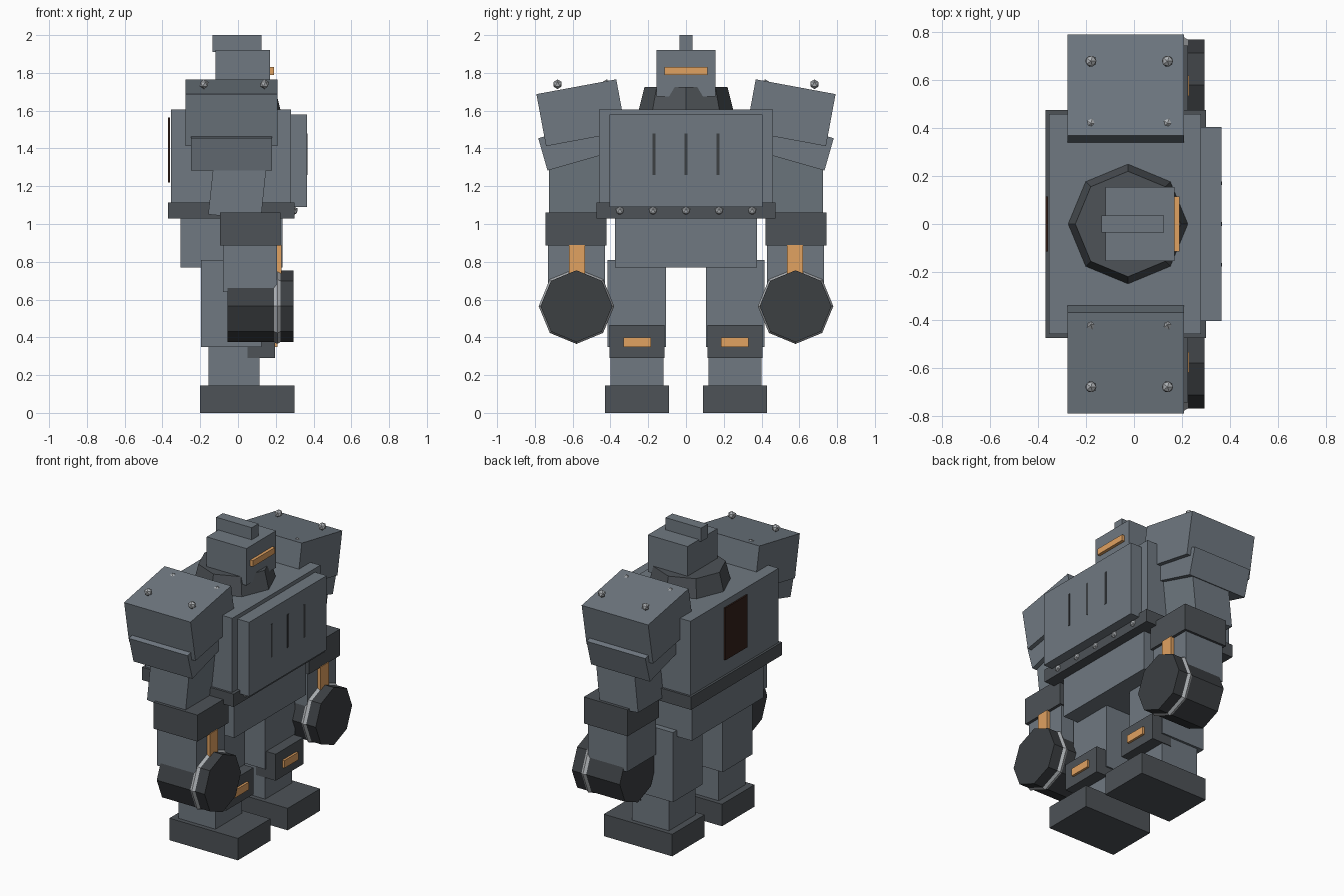
import bpy
from math import radians, pi

if "Cube" in bpy.data.objects:
    bpy.data.objects.remove(bpy.data.objects["Cube"])


def material(name, r, g, b):
    m = bpy.data.materials.new(name)
    m.diffuse_color = (r, g, b, 1)
    m.use_nodes = True
    m.node_tree.nodes["Principled BSDF"].inputs["Base Color"].default_value = m.diffuse_color
    return m


STEEL = material("steel", 0.16, 0.19, 0.22)
DARK = material("dark_steel", 0.075, 0.085, 0.095)
BLACK = material("black_metal", 0.045, 0.05, 0.055)
BRIGHT = material("bright_metal", 0.42, 0.44, 0.46)
AMBER = material("amber", 0.75, 0.36, 0.12)
BROWN = material("dark_brown", 0.035, 0.015, 0.01)


def finish(name, mat):
    o = bpy.context.object
    o.name = name
    o.data.materials.clear()
    o.data.materials.append(mat)
    return o


def box(name, x, y, z, mat=STEEL, rot=(0, 0, 0)):
    """Box from (min, max) ranges, optionally rotated about its centre."""
    c = [(r[0] + r[1]) / 2 for r in (x, y, z)]
    bpy.ops.mesh.primitive_cube_add(size=1, location=c, rotation=rot)
    o = finish(name, mat)
    o.scale = [abs(r[1] - r[0]) for r in (x, y, z)]
    return o


def octagon(name, r1, r2, depth, loc, mat, rot=(0, 0, 0)):
    bpy.ops.mesh.primitive_cone_add(vertices=8, radius1=r1, radius2=r2,
                                    depth=depth, location=loc, rotation=rot)
    return finish(name, mat)


def bolt(name, loc, r=0.026):
    bpy.ops.mesh.primitive_ico_sphere_add(subdivisions=1, radius=r, location=loc)
    return finish(name, BRIGHT)


# Torso
box("pelvis", (-0.305, 0.235), (-0.375, 0.375), (0.77, 1.06))
box("belt", (-0.37, 0.30), (-0.475, 0.475), (1.03, 1.115), DARK)
box("torso", (-0.355, 0.28), (-0.46, 0.46), (1.04, 1.605))
box("chest_plate", (0.26, 0.365), (-0.405, 0.405), (1.09, 1.58))
box("back_panel", (-0.37, -0.36), (-0.115, 0.115), (1.22, 1.565), BROWN)
for y in (-0.17, 0, 0.17):
    box("chest_slit", (0.35, 0.367), (y - 0.008, y + 0.008), (1.26, 1.48), BLACK)
for i in range(5):
    bolt("belt_bolt", (0.295, -0.35 + 0.175 * i, 1.07), 0.024)

# Head
octagon("collar", 0.25, 0.22, 0.12, (-0.025, 0, 1.664), DARK, (0, 0, pi / 2))
box("head", (-0.12, 0.17), (-0.155, 0.155), (1.676, 1.92))
box("head_crest", (-0.135, 0.125), (-0.035, 0.035), (1.91, 2.0))
box("visor", (0.16, 0.19), (-0.115, 0.115), (1.79, 1.83), AMBER)

for side in (-1, 1):
    def span(a, b):
        return sorted((side * a, side * b))

    # Leg
    box("foot", (-0.2, 0.3), span(0.09, 0.43), (0, 0.145), DARK)
    box("shin", (-0.155, 0.115), span(0.12, 0.40), (0.14, 0.5))
    box("thigh", (-0.195, 0.125), span(0.105, 0.415), (0.35, 0.81))
    box("knee_guard", (0.05, 0.195), span(0.115, 0.405), (0.29, 0.465), DARK)
    box("knee_light", (0.18, 0.21), span(0.185, 0.33), (0.35, 0.40), AMBER)

    # Shoulder
    box("shoulder_pad", (-0.278, 0.208), span(0.34, 0.77), (1.449, 1.729),
        rot=(radians(-10.5 * side), 0, 0))
    box("shoulder_skirt", (-0.25, 0.18), span(0.385, 0.765), (1.332, 1.51),
        rot=(radians(-16 * side), 0, 0))
    for x in (-0.18, 0.14):
        for y in (0.42, 0.68):
            bolt("shoulder_bolt", (x, side * y, 1.74))

    # Arm
    box("upper_arm", (-0.135, 0.145), span(0.43, 0.725), (1.035, 1.48),
        rot=(0, radians(6), 0))
    box("elbow_cuff", (-0.095, 0.225), span(0.42, 0.745), (0.885, 1.06), DARK)
    box("forearm", (-0.08, 0.207), span(0.43, 0.73), (0.64, 0.9))
    box("forearm_light", (0.19, 0.23), span(0.535, 0.62), (0.68, 0.89), AMBER)

    # Octagonal fist with a bright ring
    spin = (0, pi / 2, 0)
    cy = side * 0.58
    octagon("fist", 0.19, 0.19, 0.35, (0.12, cy, 0.565), BLACK, spin)
    bpy.ops.mesh.primitive_torus_add(major_segments=8, minor_segments=6,
                                     major_radius=0.172, minor_radius=0.028,
                                     location=(0.208, cy, 0.565), rotation=spin)
    finish("fist_ring", BRIGHT)
